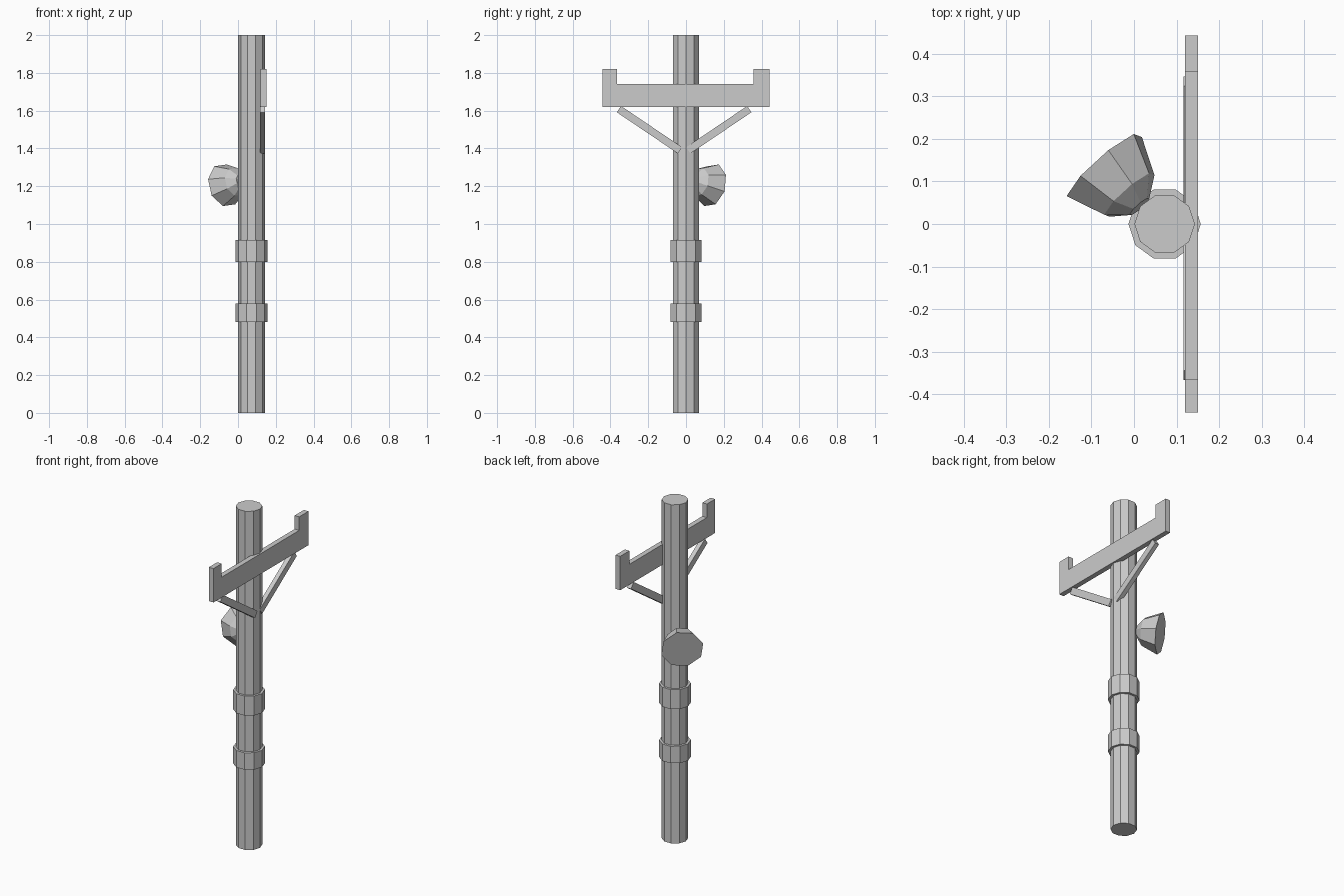
import bpy, bmesh
from math import cos, sin, pi
from mathutils import Vector

if "Cube" in bpy.data.objects:
    bpy.data.objects.remove(bpy.data.objects["Cube"])


def make(name, bm):
    bmesh.ops.recalc_face_normals(bm, faces=bm.faces)
    me = bpy.data.meshes.new(name)
    bm.to_mesh(me)
    bm.free()
    ob = bpy.data.objects.new(name, me)
    bpy.context.collection.objects.link(ob)
    return ob


def loft(name, rings, u, v, n):
    """Capped n-sided solid through (centre, radius) rings in the u, v plane."""
    bm = bmesh.new()
    loops = [[bm.verts.new(c + (u * cos(2 * pi * i / n) + v * sin(2 * pi * i / n)) * r)
              for i in range(n)] for c, r in rings]
    for a, b in zip(loops, loops[1:]):
        for i in range(n):
            j = (i + 1) % n
            bm.faces.new((a[i], a[j], b[j], b[i]))
    bm.faces.new(loops[0])
    bm.faces.new(loops[-1])
    return make(name, bm)


def plate(name, points, x0, x1):
    """Extrude a y-z outline from x0 to x1."""
    bm = bmesh.new()
    face = bm.faces.new([bm.verts.new((x0, y, z)) for y, z in points])
    out = bmesh.ops.extrude_face_region(bm, geom=[face])
    bmesh.ops.translate(bm, vec=(x1 - x0, 0, 0),
                        verts=[g for g in out["geom"] if isinstance(g, bmesh.types.BMVert)])
    return make(name, bm)


# Ten-sided pole and its two collars
X, Y = Vector((1, 0, 0)), Vector((0, 1, 0))
for name, r, z0, z1 in (("pole", 0.071, 0, 2),
                        ("lower_collar", 0.085, 0.48, 0.58),
                        ("upper_collar", 0.085, 0.80, 0.915)):
    loft(name, [(Vector((0.072, 0, z)), r) for z in (z0, z1)], X, Y, 10)

# Crossarm with upturned ends
plate("crossarm", [(-0.443, 1.62), (0.443, 1.62), (0.443, 1.82), (0.357, 1.82),
                   (0.357, 1.74), (-0.366, 1.74), (-0.366, 1.82), (-0.443, 1.82)], 0.12, 0.15)

# Diagonal braces
for side, name in ((1, "right_brace"), (-1, "left_brace")):
    a, b = Vector((0.022, 1.39)), Vector((0.345, 1.608))
    d = (b - a).normalized()
    w = Vector((-d.y, d.x)) * 0.02
    plate(name, [(side * p.x - 0.01, p.y) for p in (a - w, b - w, b + w, a + w)], 0.116, 0.142)

# Octagonal lamp, aimed outward and slightly down
u = Vector((-0.088, -0.069, 0.032)).normalized()
axis = u.cross(Vector((0.012, 0.041, 0.111))).normalized()
v = axis.cross(u)
c = Vector((-0.070, 0.135, 1.205))
loft("lamp", [(c, 0.117), (c - axis * 0.091, 0.078), (c - axis * 0.128, 0.03)], u, v, 8)
